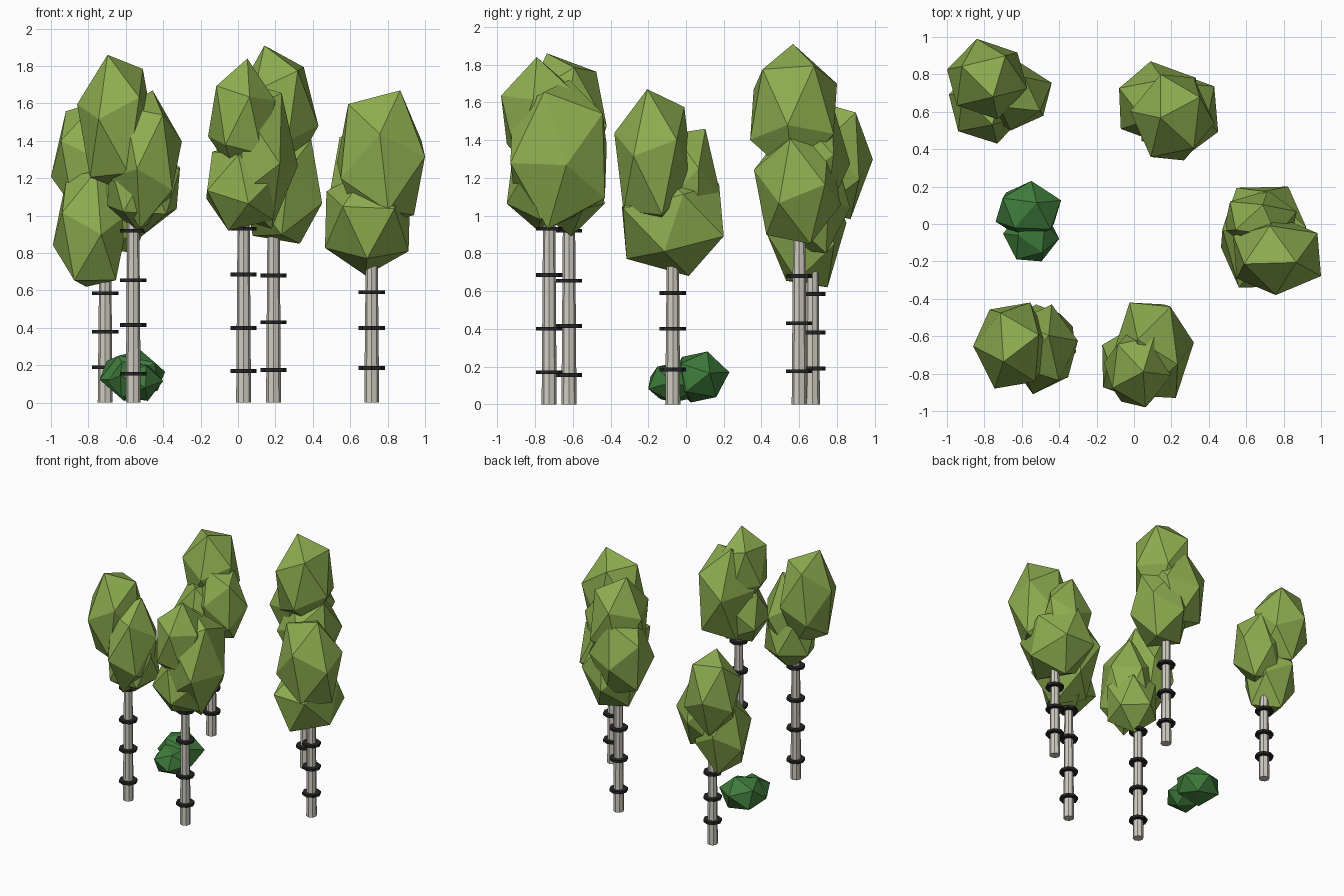
import bpy, bmesh, random
from math import pi
from mathutils import Euler, Vector

if "Cube" in bpy.data.objects:
    bpy.data.objects.remove(bpy.data.objects["Cube"])

random.seed(4)


def material(name, color):
    m = bpy.data.materials.new(name)
    m.diffuse_color = (*color, 1)
    m.use_nodes = True
    m.node_tree.nodes["Principled BSDF"].inputs["Base Color"].default_value = m.diffuse_color
    return m


BARK = material("pale_bark", (0.62, 0.60, 0.53))
MARK = material("dark_bark", (0.02, 0.02, 0.02))
LEAF = material("leaf_green", (0.27, 0.42, 0.08))
BUSH = material("bush_green", (0.05, 0.20, 0.045))


def finish(bm, name, mat):
    me = bpy.data.meshes.new(name)
    bm.to_mesh(me)
    bm.free()
    me.materials.append(mat)
    ob = bpy.data.objects.new(name, me)
    bpy.context.collection.objects.link(ob)
    return ob


def blob(name, lo, hi, mat):
    """Tilted 20-sided icosphere stretched to fill the box lo..hi."""
    bm = bmesh.new()
    bmesh.ops.create_icosphere(bm, subdivisions=1, radius=1)
    rot = Euler([random.uniform(-0.5, 0.5), random.uniform(-0.5, 0.5),
                 random.uniform(0, 2 * pi)]).to_matrix()
    for v in bm.verts:
        v.co = rot @ v.co
    half = [max(abs(v.co[i]) for v in bm.verts) for i in range(3)]
    for v in bm.verts:
        v.co = Vector([(lo[i] + hi[i]) / 2 + v.co[i] / half[i] * (hi[i] - lo[i]) / 2
                       for i in range(3)])
    return finish(bm, name, mat)


def column(name, x, y, z0, z1, r0, r1, mat):
    bm = bmesh.new()
    bmesh.ops.create_cone(bm, cap_ends=True, segments=8, radius1=r0, radius2=r1,
                          depth=z1 - z0)
    bmesh.ops.translate(bm, verts=bm.verts, vec=(x, y, (z0 + z1) / 2))
    return finish(bm, name, mat)


# trees: trunk position, trunk top, bark ring heights, crown boxes (low corner, high corner)
TREES = {
    "back_left": ((-0.71, 0.67), 0.85, (0.19, 0.38, 0.585), [
        ((-1.0, 0.56, 0.98), (-0.57, 0.99, 1.61)),
        ((-0.99, 0.43, 0.62), (-0.58, 0.85, 1.24)),
        ((-0.84, 0.50, 0.80), (-0.44, 0.87, 1.36))]),
    "back_right": ((0.19, 0.60), 1.15, (0.175, 0.43, 0.68, 0.925), [
        ((-0.02, 0.34, 1.19), (0.43, 0.80, 1.91)),
        ((0.02, 0.36, 0.85), (0.45, 0.82, 1.45)),
        ((-0.08, 0.42, 1.0), (0.34, 0.87, 1.62))]),
    "right": ((0.715, -0.07), 0.9, (0.185, 0.40, 0.59), [
        ((0.53, -0.38, 0.93), (1.0, 0.04, 1.67)),
        ((0.465, -0.34, 0.68), (0.92, 0.20, 1.26)),
        ((0.48, -0.15, 0.85), (0.87, 0.18, 1.46))]),
    "front_right": ((0.03, -0.725), 1.15, (0.17, 0.40, 0.685, 0.93), [
        ((-0.16, -0.98, 1.20), (0.20, -0.57, 1.84)),
        ((-0.12, -0.93, 0.93), (0.32, -0.42, 1.72)),
        ((-0.17, -0.95, 0.92), (0.22, -0.55, 1.40))]),
    "front_left": ((-0.56, -0.62), 1.15, (0.155, 0.415, 0.655, 0.92), [
        ((-0.86, -0.88, 1.13), (-0.44, -0.42, 1.86)),
        ((-0.68, -0.91, 0.93), (-0.30, -0.43, 1.67)),
        ((-0.70, -0.83, 0.89), (-0.31, -0.43, 1.42))]),
}
for name, ((x, y), top, rings, crown) in TREES.items():
    column(f"{name}_trunk", x, y, 0, top, 0.040, 0.031, BARK)
    for i, z in enumerate(rings):
        column(f"{name}_bark_ring_{i}", x, y, z - 0.01, z + 0.01, 0.07, 0.07, MARK)
    for i, (lo, hi) in enumerate(crown):
        blob(f"{name}_foliage_{i}", lo, hi, LEAF)

# low bush
blob("bush_main", (-0.74, -0.09, 0.01), (-0.39, 0.23, 0.28), BUSH)
blob("bush_side", (-0.70, -0.20, 0.01), (-0.40, 0.07, 0.22), BUSH)
